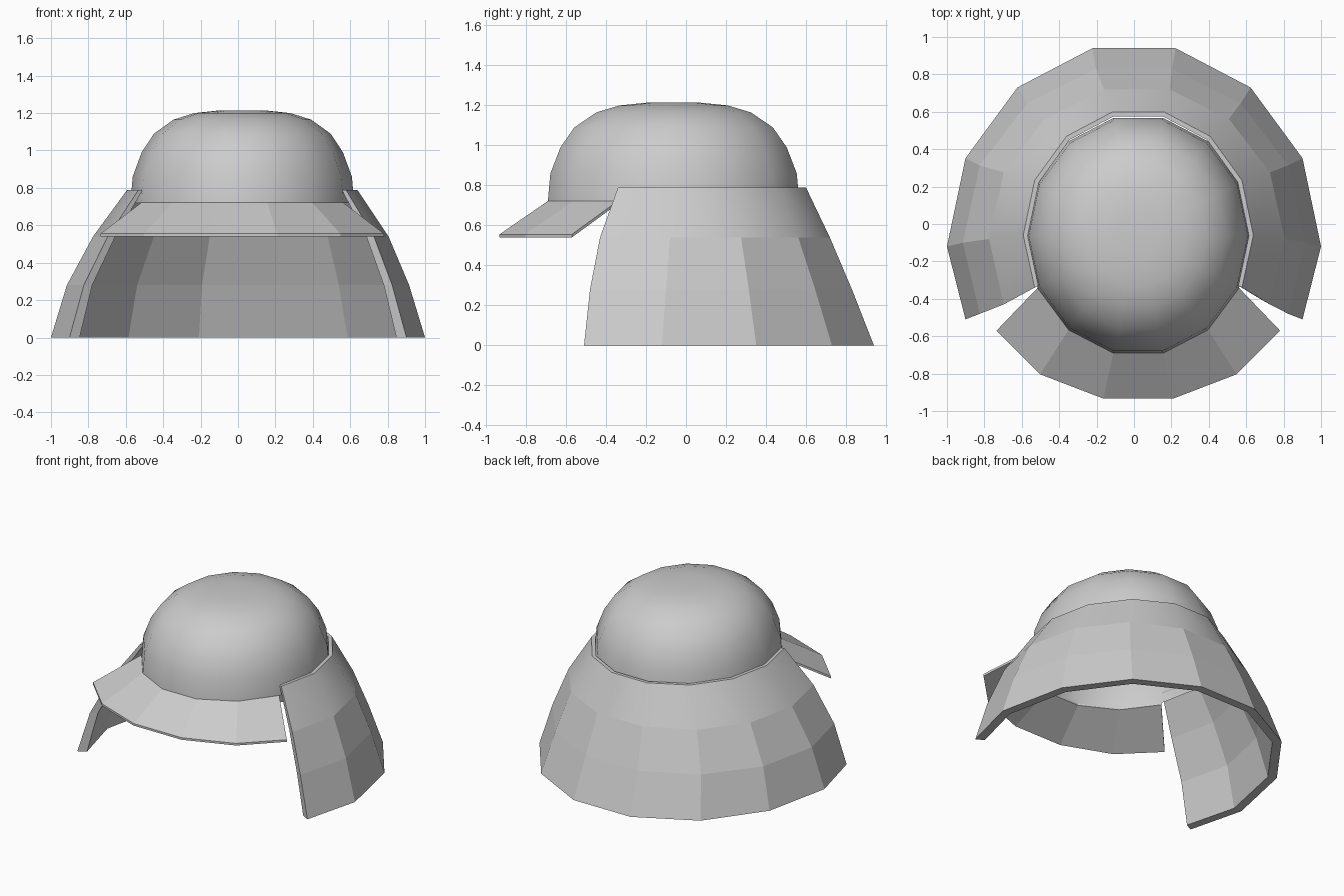
import bpy, bmesh
from math import cos, sin, pi

if "Cube" in bpy.data.objects:
    bpy.data.objects.remove(bpy.data.objects["Cube"])

SIDES = 14


def ring_point(k, cx, cy, rx, ry, z):
    a = 2 * pi * k / SIDES
    return [cx + rx * cos(a), cy + ry * sin(a), z]


def finish(bm, name):
    bmesh.ops.recalc_face_normals(bm, faces=bm.faces[:])
    me = bpy.data.meshes.new(name)
    bm.to_mesh(me)
    bm.free()
    ob = bpy.data.objects.new(name, me)
    bpy.context.collection.objects.link(ob)
    return ob


def curved_plate(name, sections, smooth_bands=0):
    """Thick open band: each section is (outer points, inner points), top to bottom."""
    bm = bmesh.new()
    loops = []
    for outer, inner in sections:
        loops.append([bm.verts.new(p) for p in outer + inner[::-1]])
    n = len(loops[0])
    for a, b in zip(loops, loops[1:]):
        for i in range(n):
            j = (i + 1) % n
            f = bm.faces.new((a[i], a[j], b[j], b[i]))
            f.smooth = i < smooth_bands
    for lp in (loops[0], loops[-1]):
        for i in range(n // 2 - 1):
            bm.faces.new((lp[i], lp[i + 1], lp[n - 2 - i], lp[n - 1 - i]))
    # keep the horizontal edges of the smooth band and the end cuts crisp
    bm.edges.ensure_lookup_table()
    for e in bm.edges:
        if len({f.smooth for f in e.link_faces}) > 1:
            e.smooth = False
    return finish(bm, name)


# Dome: oval smooth shell, (scale, z) profile, open below
profile = [(1, .72), (.98, .86), (.9, .99), (.79, 1.09), (.615, 1.165),
           (.43, 1.2), (.21, 1.214)]
bm = bmesh.new()
rings = [[bm.verts.new(ring_point(k, .023, -.062, .598 * s, .645 * s, z))
          for k in range(SIDES)] for s, z in profile]
for a, b in zip(rings, rings[1:]):
    for i in range(SIDES):
        j = (i + 1) % SIDES
        bm.faces.new((a[i], a[j], b[j], b[i]))
bm.faces.new(rings[-1])
for f in bm.faces:
    f.smooth = True
finish(bm, "dome")

# Neck guard: flared band, open at the front; (cx, cy, rx, ry, z, thickness, front end y)
levels = [(.023, -.06, .615, .677, .79, .025, -.34),
          (.015, -.08, .79, .82, .54, .045, -.43),
          (0, -.10, .915, .954, .28, .05, -.48),
          (0, -.12, 1.0, 1.087, 0, .06, -.51)]
sections = []
for k in range(-1, 9):
    outer, inner = [], []
    for cx, cy, rx, ry, z, t, end_y in levels:
        o = ring_point(k, cx, cy, rx, ry, z)
        i = ring_point(k, cx, cy, rx - t, ry - t, z)
        if k in (-1, 8):
            o[1], i[1] = end_y, end_y + t * .5
        outer.append(o)
        inner.append(i)
    sections.append((outer, inner))
curved_plate("neck_guard", sections, smooth_bands=1)

# Visor: thin sloping brim round the front
sections = []
for k in range(8, 14):
    top = [ring_point(k, .023, -.062, .598, .645, .722),
           ring_point(k, .023, -.28, .842, .67, .555)]
    under = [[x, y, z - .015] for x, y, z in top]
    sections.append((top, under))
curved_plate("visor", sections)
